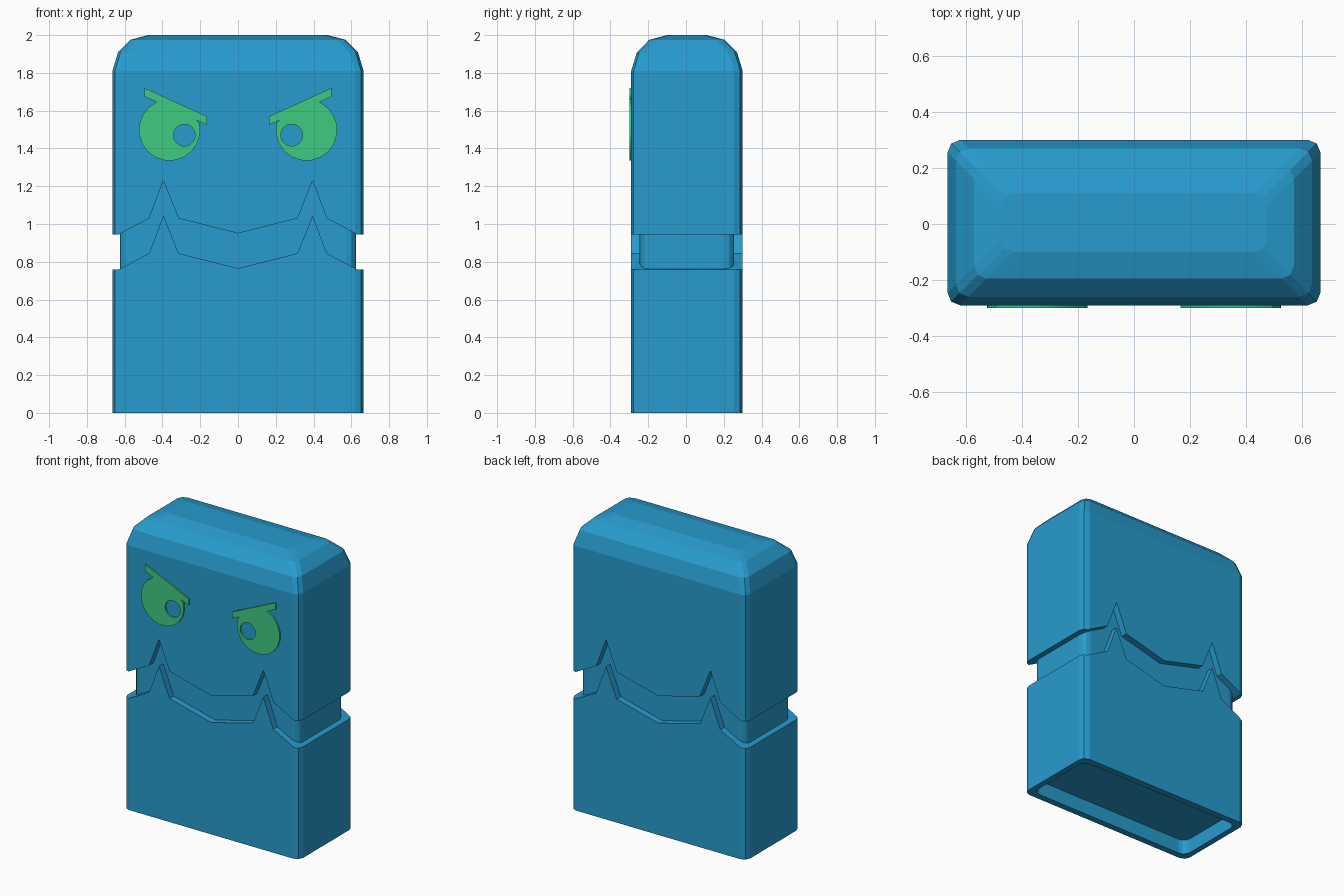
import bpy, bmesh, math

if "Cube" in bpy.data.objects:
    bpy.data.objects.remove(bpy.data.objects["Cube"])

YC = 0.005  # the body sits slightly back so the eyes make the front edge


def material(name, rgb):
    m = bpy.data.materials.new(name)
    m.diffuse_color = (*rgb, 1)
    m.use_nodes = True
    m.node_tree.nodes["Principled BSDF"].inputs["Base Color"].default_value = m.diffuse_color
    return m


blue = material("blue_plastic", (0.02, 0.33, 0.62))
green = material("green_plastic", (0.05, 0.60, 0.22))


def rounded_rect(hx, hy, r, segs):
    pts = []
    for i, (sx, sy) in enumerate([(1, 1), (-1, 1), (-1, -1), (1, -1)]):
        for k in range(segs + 1):
            a = math.pi / 2 * (i + k / segs)
            pts.append((sx * (hx - r) + r * math.cos(a),
                        YC + sy * (hy - r) + r * math.sin(a)))
    return pts


def loft(name, rings):
    """Closed solid through a list of equal-length 3D loops."""
    bm = bmesh.new()
    loops = [[bm.verts.new(p) for p in ring] for ring in rings]
    n = len(loops[0])
    for a, b in zip(loops, loops[1:]):
        for i in range(n):
            j = (i + 1) % n
            bm.faces.new((a[i], a[j], b[j], b[i]))
    bm.faces.new(loops[0][::-1])
    bm.faces.new(loops[-1])
    bmesh.ops.recalc_face_normals(bm, faces=bm.faces)
    me = bpy.data.meshes.new(name)
    bm.to_mesh(me)
    bm.free()
    ob = bpy.data.objects.new(name, me)
    bpy.context.collection.objects.link(ob)
    return ob


def prism(name, outline, z0, z1):
    return loft(name, [[(x, y, z) for x, y in outline] for z in (z0, z1)])


def subtract(ob, cutter):
    mod = ob.modifiers.new("cut", 'BOOLEAN')
    mod.operation = 'DIFFERENCE'
    mod.solver = 'EXACT'
    mod.object = cutter
    bpy.context.view_layer.objects.active = ob
    bpy.ops.object.modifier_apply(modifier=mod.name)
    bpy.data.objects.remove(cutter)


# Body with stepped rounding at the top
levels = [(0, 0), (1.81, 0), (1.91, 0.03), (1.975, 0.095), (2.0, 0.19)]
body = loft("body", [[(x, y, z) for x, y in
                      rounded_rect(0.665 - d, 0.295 - d, 0.045, 2)]
                     for z, d in levels])
body.data.materials.append(blue)

# Zigzag mouth groove running all around, leaving the inner core
half = [(0.8, 0.945), (0.63, 0.945), (0.47, 1.03), (0.395, 1.23), (0.315, 1.03)]
upper = half + [(0, 0.95)] + [(-x, z) for x, z in reversed(half)]
band = upper + [(x, z - 0.185) for x, z in reversed(upper)]
groove = loft("groove_cutter", [[(x, y, z) for x, z in band] for y in (-0.5, 0.5)])
inner = rounded_rect(0.625, 0.25, 0.05, 3)
subtract(groove, prism("core_cutter", inner, 0.3, 1.7))
subtract(body, groove)

# Shallow recess underneath
subtract(body, prism("recess_cutter", inner, -0.2, 0.1))


# Eyes with slanted brow and pupil hole
def eye(name, side):
    arc = [math.radians(115 + (372 - 115) * k / 14) for k in range(15)]
    outline = [(0.165, 1.525), (0.165, 1.57), (0.495, 1.72), (0.495, 1.675),
               (0.415, 1.638)]
    outline += [(0.3625 - 0.163 * math.cos(a), 1.498 + 0.163 * math.sin(a)) for a in arc]
    outline.append((0.22, 1.55))
    pupil = [(0.284 + 0.058 * math.cos(k * math.pi / 8),
              1.47 + 0.058 * math.sin(k * math.pi / 8)) for k in range(16)]
    cu = bpy.data.curves.new(name, 'CURVE')
    cu.dimensions = '2D'
    cu.fill_mode = 'BOTH'
    cu.extrude = 0.01
    for pts in (outline, pupil):
        sp = cu.splines.new('POLY')
        sp.points.add(len(pts) - 1)
        for p, (x, z) in zip(sp.points, pts):
            p.co = (side * x, z, 0, 1)
        sp.use_cyclic_u = True
    cu.materials.append(green)
    ob = bpy.data.objects.new(name, cu)
    ob.rotation_euler.x = math.pi / 2
    ob.location.y = -0.29
    bpy.context.collection.objects.link(ob)
    bpy.ops.object.select_all(action='DESELECT')
    ob.select_set(True)
    bpy.context.view_layer.objects.active = ob
    bpy.ops.object.convert(target='MESH')


eye("left_eye", -1)
eye("right_eye", 1)
